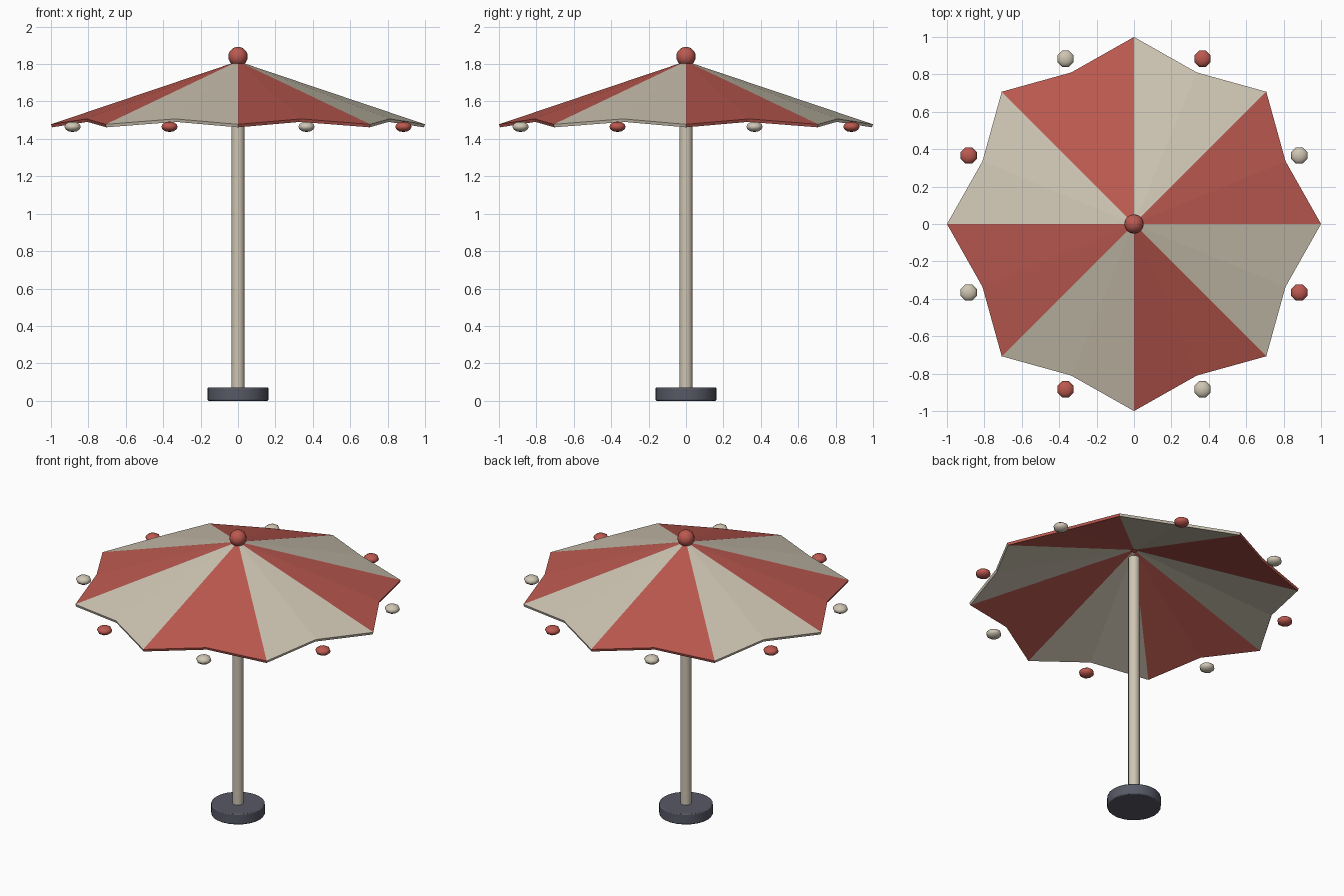
import bpy, bmesh
from math import sin, cos, pi, radians

cube = bpy.data.objects.get("Cube")
if cube:
    bpy.data.objects.remove(cube, do_unlink=True)


def material(name, rgb):
    m = bpy.data.materials.new(name)
    m.use_nodes = True
    m.diffuse_color = (*rgb, 1)
    m.node_tree.nodes["Principled BSDF"].inputs["Base Color"].default_value = (*rgb, 1)
    return m


red = material("faded_red", (0.5, 0.1, 0.08))
cream = material("cream", (0.62, 0.56, 0.45))
slate = material("slate_grey", (0.095, 0.1, 0.13))


def finish(name, mat, smooth=True):
    ob = bpy.context.object
    ob.name = name
    ob.data.materials.append(mat)
    if smooth:
        bpy.ops.object.shade_smooth_by_angle(angle=radians(50))
    return ob


def cylinder(name, mat, radius, z0, z1, sides):
    bpy.ops.mesh.primitive_cylinder_add(vertices=sides, radius=radius, depth=z1 - z0,
                                        location=(0, 0, (z0 + z1) / 2))
    return finish(name, mat)


def ball(name, mat, radius, location, segments, rings, squash=1, turn=0):
    bpy.ops.mesh.primitive_uv_sphere_add(segments=segments, ring_count=rings, radius=radius,
                                         location=location, rotation=(0, 0, turn))
    bpy.context.object.scale.z = squash
    return finish(name, mat)


# Weighted foot with softened rims
base = cylinder("base", slate, 0.163, 0, 0.072, 24)
bevel = base.modifiers.new("soft_rim", "BEVEL")
bevel.width = 0.006
bevel.segments = 2

# Pole and top knob
cylinder("pole", cream, 0.035, 0.06, 1.74, 16)
ball("finial", red, 0.052, (0, 0, 1.84), 16, 10)

# Canopy: eight panels, each dipping inward and up between its two rib tips
PANELS = 8
bm = bmesh.new()
apex = bm.verts.new((0, 0, 1.815))
rim = []
for i in range(PANELS * 2):
    a = i * pi / PANELS
    r, z = (0.877, 1.507) if i % 2 else (1.0, 1.478)
    rim.append(bm.verts.new((r * cos(a), r * sin(a), z)))
for i, v in enumerate(rim):
    face = bm.faces.new((apex, v, rim[(i + 1) % len(rim)]))
    face.material_index = i // 2 % 2
mesh = bpy.data.meshes.new("canopy")
bm.to_mesh(mesh)
bm.free()
canopy = bpy.data.objects.new("canopy", mesh)
bpy.context.collection.objects.link(canopy)
mesh.materials.append(red)
mesh.materials.append(cream)
cloth = canopy.modifiers.new("cloth_thickness", "SOLIDIFY")
cloth.thickness = 0.017
cloth.offset = -1

# Flattened beads outside each scallop, in the opposite colour to the panel
for i in range(PANELS):
    a = (i + 0.5) * 2 * pi / PANELS
    ball(f"bead_{i + 1}", red if i % 2 else cream, 0.047,
         (0.957 * cos(a), 0.957 * sin(a), 1.465), 8, 6, 0.6, a)
